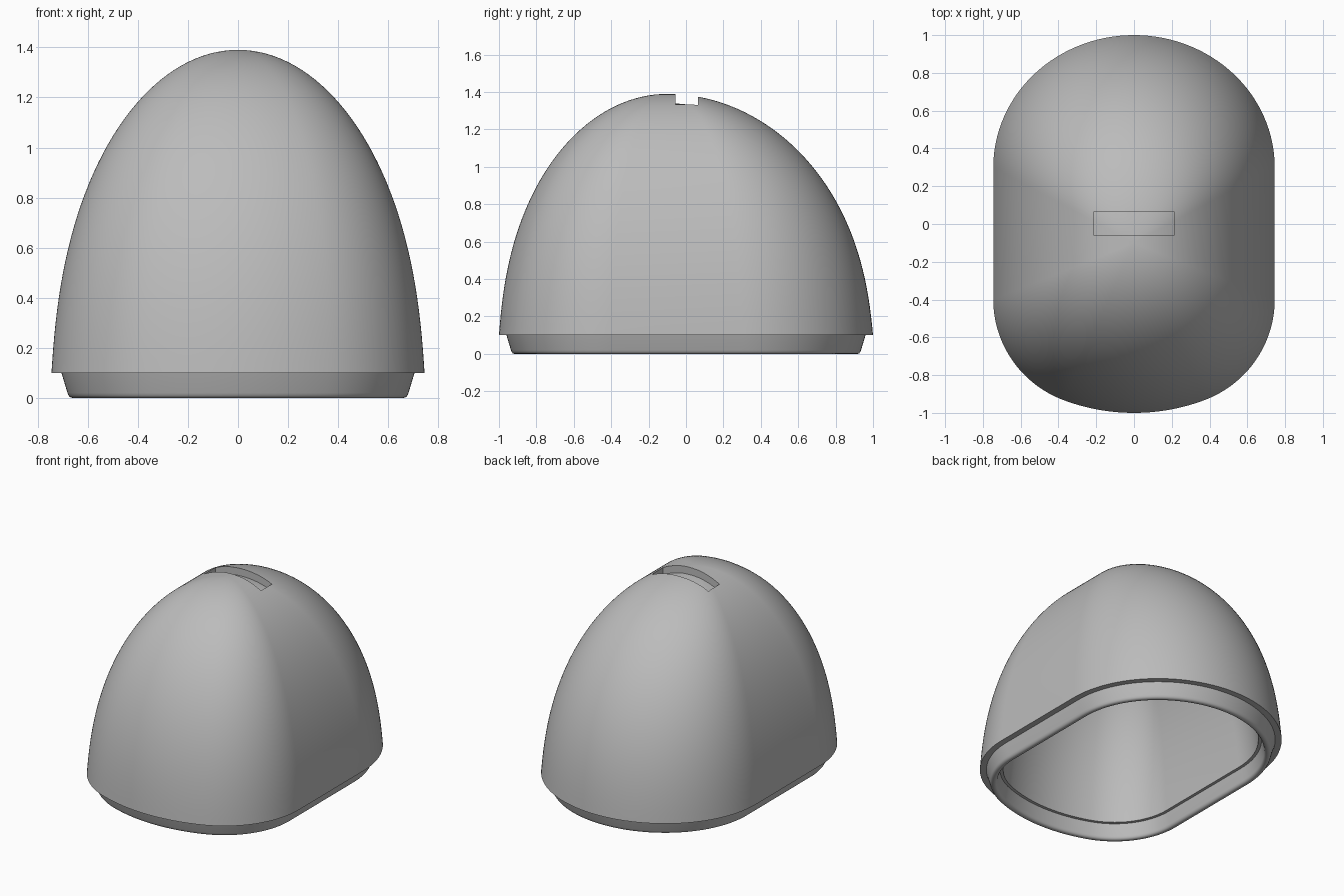
import bpy
import bmesh
from math import sin, cos, pi, asin, sqrt
from mathutils import Vector

if "Cube" in bpy.data.objects:
    bpy.data.objects.remove(bpy.data.objects["Cube"])

HALF_W, RIM_Z, TOP_Z = 0.745, 0.1, 1.39
APEX = Vector((0, -0.1))

grey = bpy.data.materials.new("plain grey")
grey.use_nodes = True
colour = (0.5, 0.5, 0.5, 1)
grey.diffuse_color = colour
grey.node_tree.nodes["Principled BSDF"].inputs["Base Color"].default_value = colour


def footprint():
    """Points and normals: elliptical back, front of two corner arcs and a wide arc."""
    half = []
    n = 32
    for i in range(n + 1):                       # back, centre to side
        a = pi / 2 * (1 - i / n)
        p = Vector((HALF_W * cos(a), 0.3 + 0.7 * sin(a)))
        half.append((p, Vector((cos(a) * 0.7, sin(a) * HALF_W)).normalized()))
    r, big = 0.575, 1.05                         # corner and front radii
    turn = asin((HALF_W - r) / (big - r))
    front_y = -0.4 + sqrt((big - r) ** 2 - (HALF_W - r) ** 2)
    for i in range(n + 1):                       # corner
        a = -(pi / 2 - turn) * i / n
        d = Vector((cos(a), sin(a)))
        half.append((Vector((HALF_W - r, -0.4)) + d * r, d))
    for i in range(1, n // 2 + 1):               # broad front
        a = -pi / 2 + turn * (1 - 2 * i / n)
        d = Vector((cos(a), sin(a)))
        half.append((Vector((0, front_y)) + d * big, d))
    y_end = half[-1][0].y
    for p, d in half:                            # settle the front at y = -1
        if p.y < -0.4:
            p.y = -0.4 + (p.y + 0.4) * 0.6 / (-0.4 - y_end)
    flip = [(Vector((-p.x, p.y)), Vector((-d.x, d.y))) for p, d in half[-2:0:-1]]
    return half + flip


OUTLINE = footprint()


def ring(bm, z, inset=0.0, scale=1.0):
    return [bm.verts.new((*(APEX + (p - d * inset - APEX) * scale), z)) for p, d in OUTLINE]


def bridge(bm, rings):
    for a, b in zip(rings, rings[1:]):
        for i in range(len(a)):
            j = (i + 1) % len(a)
            bm.faces.new((a[i], a[j], b[j], b[i]))


def dome(bm, first, z0, z1, inset=0.0, steps=40):
    """Close a ring upwards with a rounded crown."""
    rings = [first]
    for k in range(1, steps):
        t = sin(pi / 2 * k / steps)
        s = (1 - 0.11 * t) * sqrt(1 - t ** 2.45)
        rings.append(ring(bm, z0 + (z1 - z0) * t, inset, s))
    bridge(bm, rings)
    tip = bm.verts.new((*APEX, z1))
    last = rings[-1]
    for i in range(len(last)):
        bm.faces.new((last[i], last[(i + 1) % len(last)], tip))


def finish(bm, name):
    bmesh.ops.recalc_face_normals(bm, faces=bm.faces)
    mesh = bpy.data.meshes.new(name)
    bm.to_mesh(mesh)
    bm.free()
    mesh.materials.append(grey)
    obj = bpy.data.objects.new(name, mesh)
    bpy.context.collection.objects.link(obj)
    return obj


def cut(target, cutter):
    mod = target.modifiers.new("cut", "BOOLEAN")
    mod.operation, mod.solver, mod.object = "DIFFERENCE", "EXACT", cutter
    bpy.context.view_layer.objects.active = target
    bpy.ops.object.modifier_apply(modifier=mod.name)


# Hollow shell: outer dome, ledge, tapered lip, inner step and cavity
bm = bmesh.new()
rim = ring(bm, RIM_Z)
dome(bm, rim, RIM_Z, TOP_Z)
lip = [(RIM_Z, 0.04), (0.02, 0.064), (0.01, 0.068), (0.003, 0.074), (0, 0.083),
       (0, 0.092), (0.003, 0.1), (0.01, 0.106), (0.02, 0.109), (RIM_Z, 0.125)]
cavity = ring(bm, RIM_Z, 0.145)
bridge(bm, [rim] + [ring(bm, z, d) for z, d in lip] + [cavity])
dome(bm, cavity, RIM_Z, TOP_Z - 0.13, 0.145)
shell = finish(bm, "hollow_shell")

# Slot cutter whose floor runs parallel to the crown
bm = bmesh.new()
base = ring(bm, RIM_Z)
dome(bm, base, RIM_Z, TOP_Z)
bm.faces.new(base)
core = finish(bm, "slot_floor_helper")
core.location.z = -0.05

bm = bmesh.new()
bmesh.ops.create_cube(bm, size=1)
bmesh.ops.scale(bm, vec=(0.43, 0.12, 0.5), verts=bm.verts)
bmesh.ops.translate(bm, vec=(0, 0.003, 1.4), verts=bm.verts)
slot = finish(bm, "slot_helper")
bpy.context.view_layer.update()
cut(slot, core)
cut(shell, slot)
for helper in (core, slot):
    bpy.data.objects.remove(helper)

# Smooth shading with crisp rim and slot edges
bpy.ops.object.select_all(action="DESELECT")
shell.select_set(True)
bpy.context.view_layer.objects.active = shell
bpy.ops.object.shade_smooth_by_angle(angle=0.6)
